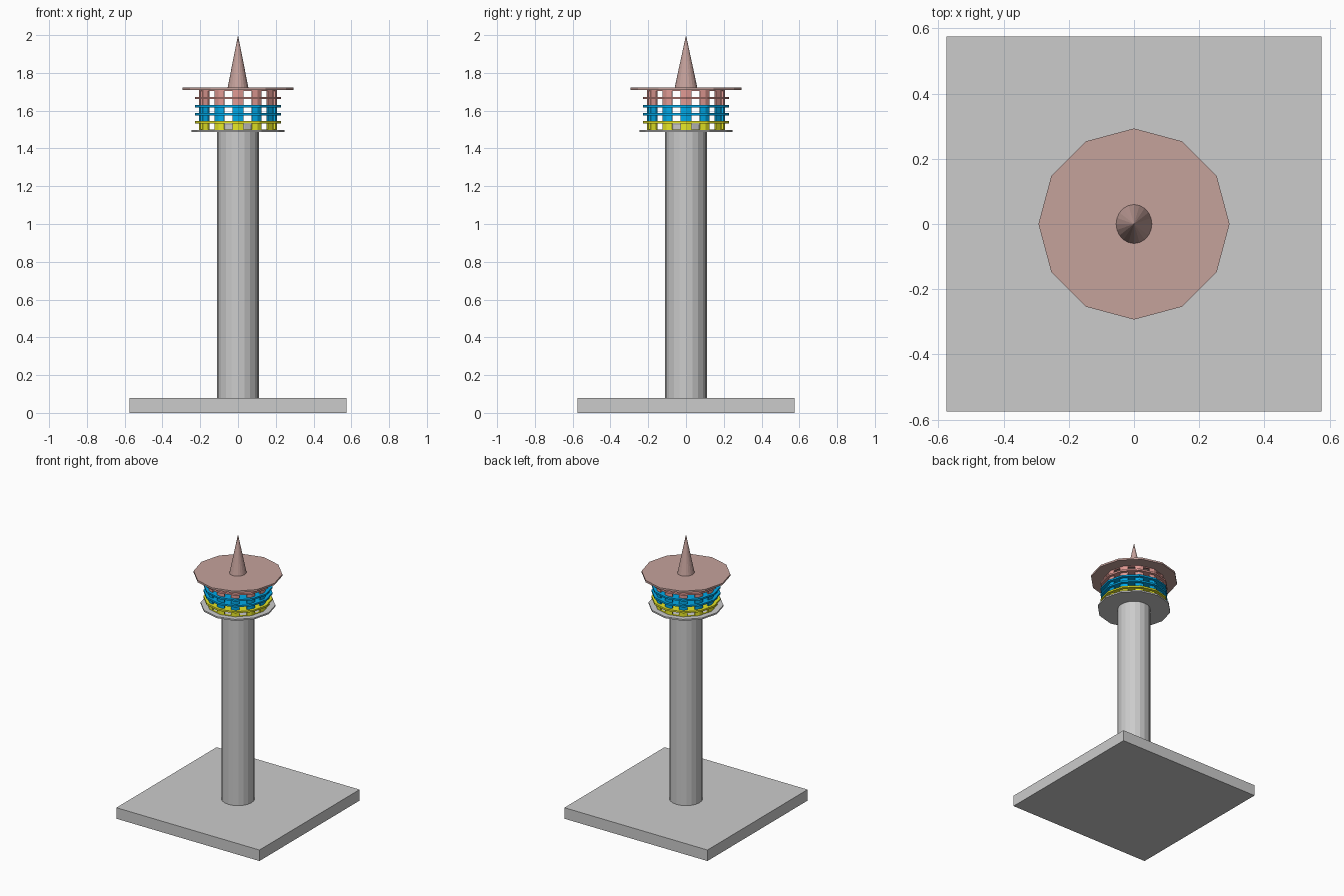
import bpy, bmesh
from math import cos, sin, pi

if "Cube" in bpy.data.objects:
    bpy.data.objects.remove(bpy.data.objects["Cube"])


def mat(name, rgb):
    m = bpy.data.materials.new(name)
    m.diffuse_color = (*rgb, 1)
    m.use_nodes = True
    m.node_tree.nodes["Principled BSDF"].inputs["Base Color"].default_value = m.diffuse_color
    return m


BROWN = mat("brown", (0.56, 0.36, 0.33))
RED = mat("red", (0.74, 0.32, 0.29))
BLUE = mat("blue", (0.0, 0.40, 0.82))
YELLOW = mat("yellow", (0.80, 0.80, 0.02))
SIDES = 12


def finish(name, bm, material=None):
    mesh = bpy.data.meshes.new(name)
    bm.to_mesh(mesh)
    bm.free()
    ob = bpy.data.objects.new(name, mesh)
    bpy.context.collection.objects.link(ob)
    if material:
        mesh.materials.append(material)
    return ob


def prism(name, n, r, z0, z1, material=None, top=None, sy=1.0):
    """Upright n-sided prism or cone with a corner on +x."""
    bm = bmesh.new()
    bot = [bm.verts.new((r * cos(2 * pi * i / n), sy * r * sin(2 * pi * i / n), z0))
           for i in range(n)]
    bm.faces.new(bot[::-1])
    if top == 0:
        tip = bm.verts.new((0, 0, z1))
        for i in range(n):
            bm.faces.new((bot[i], bot[(i + 1) % n], tip))
    else:
        up = [bm.verts.new((v.co.x, v.co.y, z1)) for v in bot]
        bm.faces.new(up)
        for i in range(n):
            j = (i + 1) % n
            bm.faces.new((bot[i], bot[j], up[j], up[i]))
    return finish(name, bm, material)


def window_wall(name, r, z0, z1, material):
    """Thin 12-sided wall with one window opening per side."""
    bm = bmesh.new()
    pts = []
    for i in range(SIDES):
        a, b = 2 * pi * i / SIDES, 2 * pi * (i + 1) / SIDES
        for t in (0, 0.28, 0.72):
            pts.append((r * (cos(a) * (1 - t) + cos(b) * t),
                        r * (sin(a) * (1 - t) + sin(b) * t)))
    rows = [[bm.verts.new((x, y, z)) for x, y in pts]
            for z in (z0, z0 + 0.004, z1 - 0.006, z1)]
    n = len(pts)
    for k in range(3):
        for i in range(n):
            if k == 1 and i % 3 == 1:
                continue
            j = (i + 1) % n
            bm.faces.new((rows[k][i], rows[k][j], rows[k + 1][j], rows[k + 1][i]))
    ob = finish(name, bm, material)
    mod = ob.modifiers.new("thickness", "SOLIDIFY")
    mod.thickness = 0.012
    mod.offset = -1


# Square base
bpy.ops.mesh.primitive_cube_add(size=1, location=(0, 0, 0.04))
base = bpy.context.object
base.name = "base"
base.scale = (1.15, 1.15, 0.08)

# Round shaft, reaching just into the lowest storey
prism("shaft", 20, 0.11, 0.08, 1.527)

# Observation platform
prism("platform", SIDES, 0.247, 1.486, 1.497)

# Five storeys, each a windowed wall with a projecting floor slab on top
levels = [1.497, 1.538, 1.581, 1.624, 1.667, 1.71]
colours = [YELLOW, BLUE, BLUE, RED, RED]
slab_colours = [YELLOW, BLUE, BLUE, RED]
for i, c in enumerate(colours):
    window_wall(f"storey_wall_{i + 1}", 0.207, levels[i], levels[i + 1], c)
for i, c in enumerate(slab_colours):
    z = levels[i + 1]
    prism(f"floor_slab_{i + 1}", SIDES, 0.228, z - 0.006, z + 0.006, c)

# Roof disc and spire
prism("roof", SIDES, 0.293, 1.71, 1.723, BROWN)
prism("spire", 20, 0.055, 1.722, 2.0, BROWN, top=0, sy=1.09)
